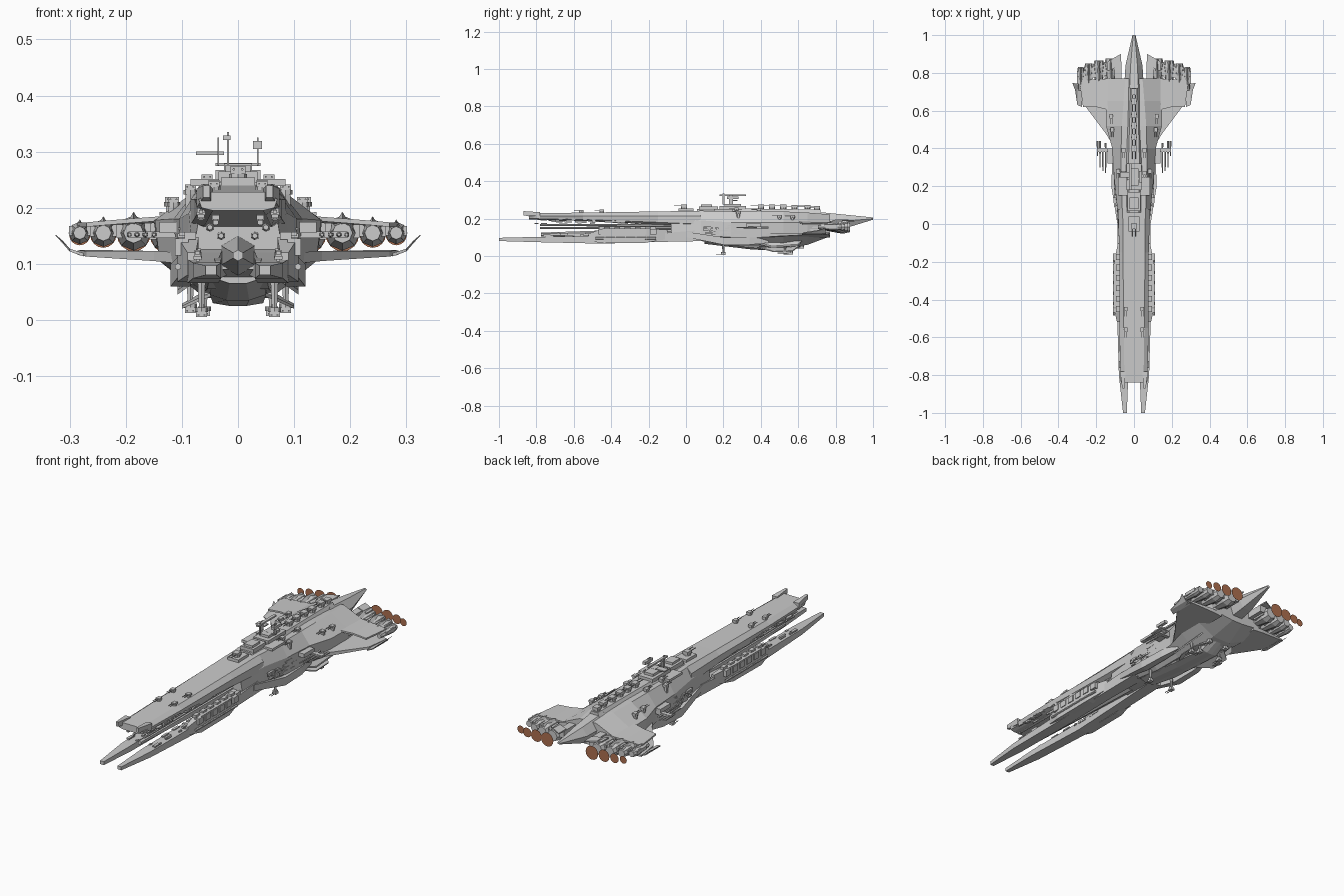
import bpy, bmesh, math, random
from mathutils import Matrix, Vector
random.seed(4)


def finish(name, bm, mat=None):
    bmesh.ops.recalc_face_normals(bm, faces=bm.faces)
    me = bpy.data.meshes.new(name)
    bm.to_mesh(me)
    bm.free()
    ob = bpy.data.objects.new(name, me)
    bpy.context.collection.objects.link(ob)
    if mat:
        me.materials.append(mat)
    return ob


def skin(bm, rings):
    vs = [[bm.verts.new(p) for p in r] for r in rings]
    n = len(vs[0])
    for a, b in zip(vs, vs[1:]):
        for i in range(n):
            bm.faces.new((a[i], a[(i + 1) % n], b[(i + 1) % n], b[i]))
    bm.faces.new(vs[0])
    bm.faces.new(vs[-1])


def hull(name, sections):
    """Loft of half profiles (x, z), mirrored across x."""
    bm = bmesh.new()
    skin(bm, [[(x, y, z) for x, z in h] + [(-x, y, z) for x, z in reversed(h)]
              for y, h in sections])
    return finish(name, bm)


def pair(name, rings):
    """Loft on the right side plus its mirror image."""
    bm = bmesh.new()
    for s in (1, -1):
        skin(bm, [[(s * x, y, z) for x, y, z in r] for r in rings])
    return finish(name, bm)


def rect(y, x0, x1, z0, z1):
    return [(x0, y, z0), (x1, y, z0), (x1, y, z1), (x0, y, z1)]


def strip(x, y0, y1, z0, z1, t=.008):
    """Chordwise section of a thin plate at span x."""
    return [(x, y0, z0), (x, y1, z1), (x, y1, z1 + t), (x, y0, z0 + t)]


def box(bm, c, s):
    bmesh.ops.create_cube(bm, size=1, matrix=Matrix.Translation(c) @ Matrix.Diagonal((*s, 1)))


def tube(bm, c, r1, r2, length, n=8, axis='Y'):
    rot = Matrix.Rotation(-math.pi / 2, 4, 'X') if axis == 'Y' else Matrix()
    bmesh.ops.create_cone(bm, cap_ends=True, segments=n, radius1=r1, radius2=r2, depth=length,
                          matrix=Matrix.Translation(c) @ rot)


# Long upper forward deck with forked tip
hull("forward_deck", [
    (-.84, [(.05, .228), (.07, .215), (.065, .2), (.045, .195)]),
    (-.55, [(.055, .232), (.078, .215), (.07, .195), (.05, .187)]),
    (-.15, [(.058, .238), (.078, .215), (.078, .18), (.06, .168)]),
    (.08, [(.06, .242), (.085, .215), (.085, .17), (.06, .16)])])
pair("deck_prongs", [rect(-.87, .05, .062, .218, .24), rect(-.78, .045, .074, .2, .234)])

# Main rear hull
hull("main_hull", [
    (-.08, [(.05, .2), (.07, .18), (.08, .12), (.05, .09)]),
    (.08, [(.062, .242), (.088, .19), (.09, .11), (.05, .08)]),
    (.24, [(.068, .24), (.105, .18), (.105, .1), (.055, .055)]),
    (.4, [(.068, .24), (.115, .18), (.11, .1), (.06, .05)]),
    (.52, [(.065, .238), (.148, .178), (.14, .105), (.06, .04)]),
    (.65, [(.055, .232), (.15, .178), (.14, .105), (.05, .06)]),
    (.77, [(.045, .222), (.15, .176), (.13, .115), (.03, .105)])])
hull("deck_ridge", [
    (.06, [(.025, .25), (.04, .24)]), (.3, [(.03, .254), (.045, .236)]),
    (.72, [(.018, .248), (.03, .222)])])
hull("tail_spike", [
    (.68, [(.025, .238), (.055, .19), (.03, .12)]),
    (.84, [(.018, .222), (.045, .185), (.025, .145)]),
    (1.0, [(.004, .206), (.008, .2), (.004, .194)])])

# Lower forward blades and central barrel
pair("lower_blade", [rect(-1, .038, .058, .08, .097), rect(-.8, .03, .08, .074, .102),
                     rect(-.45, .035, .09, .066, .108), rect(-.15, .03, .088, .075, .12),
                     rect(.1, .02, .085, .08, .14)])
bm = bmesh.new()
tube(bm, (0, -.4, .115), .01, .036, .75, 6)
for s in (1, -1):
    for x, z in ((.03, .15), (.05, .165)):
        tube(bm, (s * x, -.42, z), .005, .008, .72, 6)
finish("spinal_barrels", bm)

# Side weapon pods with stepped armour
pair("side_pod", [rect(-.52, .075, .09, .08, .12), rect(-.44, .07, .108, .068, .148),
                  rect(-.22, .07, .108, .07, .148), rect(-.1, .07, .085, .09, .14)])
bm = bmesh.new()
for s in (1, -1):
    for i in range(6):
        y = -.45 + .055 * i
        box(bm, (s * .1, y, .13), (.024, .035, .03))
        box(bm, (s * .085, y, .15), (.02, .03, .014))
        tube(bm, (s * .107, y - .01, .095), .006, .006, .05, 6)
finish("pod_armour", bm)

# Upper wing plates, lower delta plates and upswept tips
pair("upper_wing", [strip(.12, .6, .77, .178, .174), strip(.2, .62, .765, .172, .17),
                    strip(.27, .62, .762, .166, .166), strip(.287, .75, .76, .166, .166)])
pair("lower_wing", [strip(.1, .4, .77, .1, .1, .02), strip(.15, .48, .77, .105, .105, .018),
                    strip(.27, .64, .76, .113, .115, .01), strip(.286, .74, .76, .116, .116, .008)])
pair("wing_tip", [
    strip(.275, .62, .75, .113, .113, .006), strip(.3, .63, .745, .122, .122, .005),
    strip(.312, .71, .745, .136, .138, .003), strip(.325, .742, .746, .15, .15, .002)])

# Ventral keel and splayed fins
hull("keel", [
    (.1, [(.05, .1), (.045, .075), (.015, .065)]),
    (.35, [(.06, .09), (.05, .045), (.02, .035)]),
    (.56, [(.06, .08), (.045, .03), (.015, .025)]),
    (.7, [(.04, .115), (.03, .1), (.01, .09)])])
pair("belly_fin", [strip(.055, .34, .63, .1, .115), strip(.08, .38, .63, .065, .09),
                   strip(.108, .46, .6, .045, .055)])
pair("lower_fin", [strip(.03, .36, .62, .05, .06), strip(.1, .47, .57, .02, .024, .005)])
pair("cheek_armour", [rect(.0, .075, .088, .1, .13), rect(.2, .085, .12, .06, .1),
                      rect(.34, .085, .115, .06, .1), rect(.44, .08, .095, .07, .1)])

# Engine banks with exhaust discs floating behind the nozzles
orange = bpy.data.materials.new("exhaust")
orange.diffuse_color = (.42, .16, .08, 1)
eng, glow = bmesh.new(), bmesh.new()
for s in (1, -1):
    for x, y, r, gap in ((.123, .88, .038, .035), (.186, .87, .033, .04),
                         (.24, .855, .026, .05), (.282, .835, .021, .06)):
        z = .155
        tube(eng, (s * x, y - .085, z), r * .55, r * .95, .09, 8)
        tube(eng, (s * x, y - .022, z), r * .95, r * .72, .036, 8)
        # Pointed fairing over each nozzle
        skin(eng, [[(s * x - r * .7, q, z), (s * x + r * .7, q, z), (s * x, q, z + h)]
                   for q, h in ((y - .12, r * .7), (y - .07, r * 1.15), (y - .01, r * 1.05))])
        for k in (-1, 1):
            box(eng, (s * x + k * r * .75, y - .06, z + .004), (r * .35, .07, r * .8))
        bmesh.ops.create_circle(glow, cap_ends=True, segments=16, radius=r * .9,
                                matrix=Matrix.Translation((s * x, y + gap, z - .003))
                                @ Matrix.Rotation(-math.pi / 2, 4, 'X'))
    box(eng, (s * .085, .81, .17), (.035, .1, .035))
finish("engines", eng)
finish("exhaust_discs", glow, orange)
pair("engine_cowl", [strip(.07, .84, .9, .185, .185, .006), strip(.14, .81, .86, .186, .186, .006)])

# Bridge tower with masts and sensor plates
bm = bmesh.new()
for c, s in (((0, .12, .255), (.07, .1, .02)), ((0, .11, .268), (.045, .06, .016)),
             ((0, .25, .258), (.08, .14, .018)), ((0, .25, .272), (.05, .09, .014)),
             ((0, .0, .247), (.06, .08, .014)), ((-.018, .2, .305), (.004, .01, .06)),
             ((.0, .24, .277), (.08, .012, .005)), ((.035, .25, .312), (.016, .06, .014)),
             ((-.05, .26, .297), (.05, .03, .006)), ((-.02, .25, .325), (.014, .14, .008))):
    box(bm, c, s)
for s in (1, -1):
    box(bm, (s * .035, .24, .3), (.003, .02, .05))
    box(bm, (s * .06, .2, .245), (.05, .1, .012))
finish("bridge", bm)


# Gun turrets above and below the hull
def turret(bm, x, y, z, k=1, up=1):
    tube(bm, (x, y, z), .013 * k, .013 * k, .008, 8, 'Z')
    box(bm, (x, y, z + up * .009 * k), (.022 * k, .026 * k, .011 * k))
    for dx in (-.006, .006):
        tube(bm, (x + dx * k, y - .026 * k, z + up * .01 * k), .002 * k, .002 * k, .036 * k, 5)


bm = bmesh.new()
for y, z in ((-.01, .256), (.4, .256), (.46, .256), (.52, .256), (.58, .254), (.65, .255), (.7, .25)):
    turret(bm, 0, y, z, 1.25)
for s in (1, -1):
    for x, y, z in ((.043, -.56, .234), (.043, -.45, .236), (.055, .27, .246), (.055, .39, .242),
                    (.115, .5, .206), (.12, .57, .206), (.085, .28, .228)):
        turret(bm, s * x, y, z, .9)
        if z < .24:
            tube(bm, (s * x, y, z - .014), .01, .01, .028, 6, 'Z')
    for x, y, z in ((.05, .42, .054), (.05, .62, .052), (.085, .53, .025), (.065, .2, .018), (.06, .56, .02)):
        turret(bm, s * x, y, z, .9, -1)
        tube(bm, (s * x, y, z + .025), .005, .008, .05, 6, 'Z')
finish("turrets", bm)

# Outrigger gun clusters beside the hull
bm = bmesh.new()
for s in (1, -1):
    for x, y, l in ((.15, .35, .16), (.165, .34, .12), (.18, .37, .14), (.193, .4, .08)):
        tube(bm, (s * x, y, .152), .003, .006, l, 6)
    box(bm, (s * .145, .39, .152), (.1, .02, .012))
    box(bm, (s * .125, .36, .165), (.03, .08, .02))
finish("outrigger_guns", bm)

# Small surface detail along hull flanks and the gap between decks
bm = bmesh.new()
for i in range(170):
    y = random.uniform(-.8, .7)
    if y < .1:
        x, z = random.choice(((.066, .19), (.072, .115), (.04, .18), (.036, .1)))
    else:
        x, z = .1 + .04 * max(0, (y - .4) / .3), random.uniform(.115, .16)
    z += random.uniform(-.008, .008)
    size = (random.uniform(.006, .016), random.uniform(.015, .05), random.uniform(.004, .012))
    for s in (1, -1):
        box(bm, (s * x, y, z), size)
finish("hull_detail", bm)
